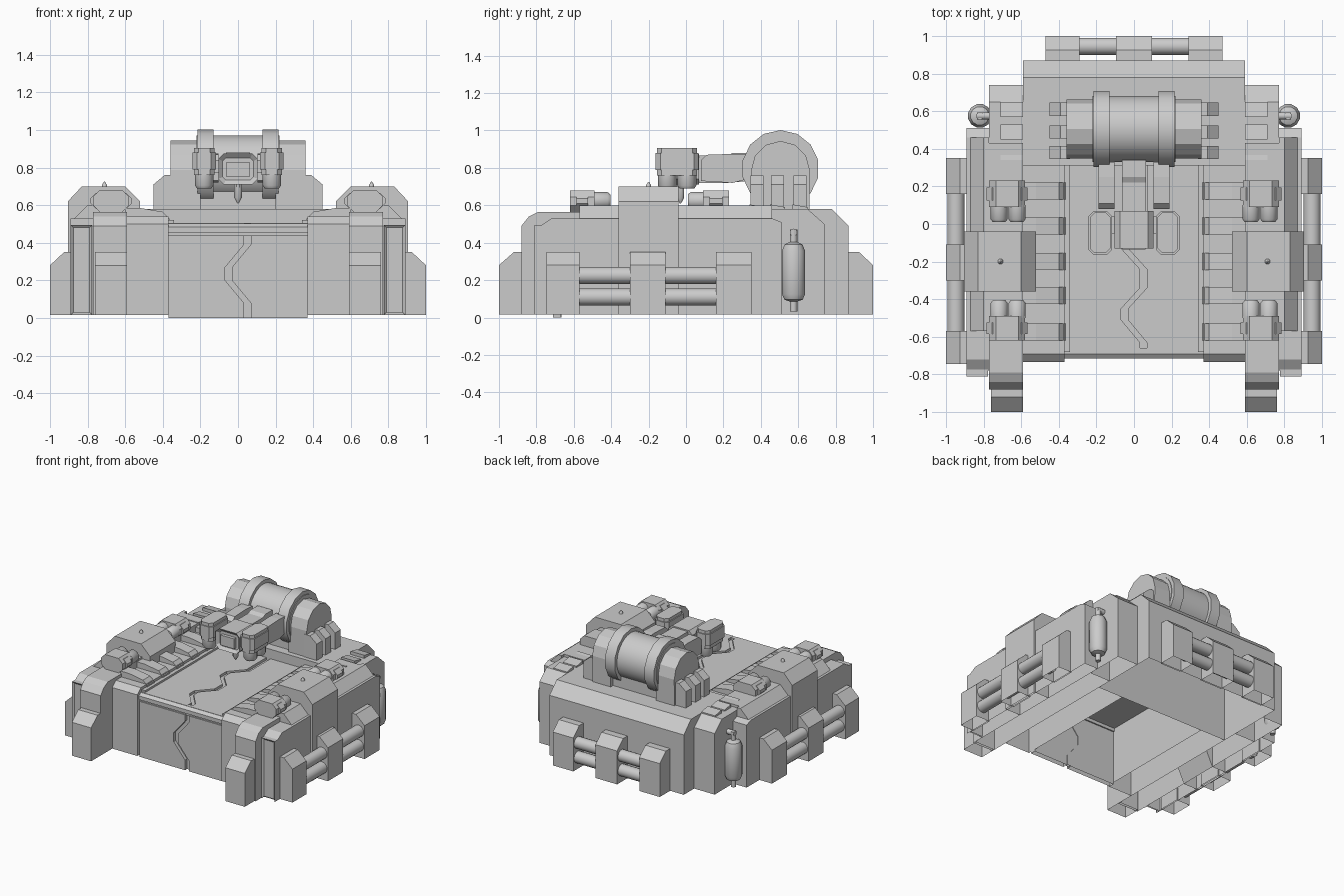
import bpy, bmesh, math
from mathutils import Vector

if "Cube" in bpy.data.objects:
    bpy.data.objects.remove(bpy.data.objects["Cube"])

Z0 = 0.015  # bottom of the open-bottomed hull parts


def finish(name, bm, mirror=False, smooth=False):
    bmesh.ops.recalc_face_normals(bm, faces=bm.faces)
    # hull parts are hollow and open underneath
    low = [f for f in bm.faces if all(v.co.z < 0.03 for v in f.verts)]
    bmesh.ops.delete(bm, geom=low, context='FACES')
    me = bpy.data.meshes.new(name)
    bm.to_mesh(me)
    bm.free()
    ob = bpy.data.objects.new(name, me)
    bpy.context.collection.objects.link(ob)
    if mirror:
        ob.modifiers.new("mirror", 'MIRROR')
    if smooth:
        bpy.context.view_layer.objects.active = ob
        ob.select_set(True)
        bpy.ops.object.shade_smooth_by_angle(angle=math.radians(40))
        ob.select_set(False)
    return ob


def prism(name, axis, prof, a, b, mirror=False, inset=None):
    """Extrude a profile along an axis: x -> (y,z), y -> (x,z), z -> (x,y)."""
    def place(p, t):
        return {'x': (t, p[0], p[1]), 'y': (p[0], t, p[1]), 'z': (p[0], p[1], t)}[axis]
    bm = bmesh.new()
    va = [bm.verts.new(place(p, a)) for p in prof]
    vb = [bm.verts.new(place(p, b)) for p in prof]
    bm.faces.new(va)
    bm.faces.new(vb[::-1])
    n = len(prof)
    for i in range(n):
        j = (i + 1) % n
        bm.faces.new((va[i], vb[i], vb[j], va[j]))
    bmesh.ops.recalc_face_normals(bm, faces=bm.faces)
    if inset:
        d, th, dep = inset
        bm.normal_update()
        f = max(bm.faces, key=lambda f: (f.normal.dot(Vector(d)) > 0.99) * f.calc_area())
        bmesh.ops.inset_region(bm, faces=[f], thickness=th)
        bmesh.ops.translate(bm, verts=f.verts[:], vec=Vector(d) * dep)
    return finish(name, bm, mirror)


def box(name, x, y, z, mirror=False, inset=None):
    return prism(name, 'x', [(y[0], z[0]), (y[1], z[0]), (y[1], z[1]), (y[0], z[1])],
                 x[0], x[1], mirror, inset)


def octa(u, v, c):
    return [(u[0] + c, v[0]), (u[1] - c, v[0]), (u[1], v[0] + c), (u[1], v[1] - c),
            (u[1] - c, v[1]), (u[0] + c, v[1]), (u[0], v[1] - c), (u[0], v[0] + c)]


def lathe(name, origin, axis, prof, seg=16, mirror=False, smooth=True):
    """Stack of rings (radius, distance) along an axis."""
    bm = bmesh.new()
    rings = []
    for r, t in prof:
        ring = []
        for i in range(seg):
            w = 2 * math.pi * (i + 0.5) / seg
            c, s = r * math.cos(w), r * math.sin(w)
            off = {'x': (t, c, s), 'y': (c, t, s), 'z': (c, s, t)}[axis]
            ring.append(bm.verts.new(Vector(origin) + Vector(off)))
        rings.append(ring)
    for p, q in zip(rings, rings[1:]):
        for i in range(seg):
            j = (i + 1) % seg
            bm.faces.new((p[i], p[j], q[j], q[i]))
    bm.faces.new(rings[0])
    bm.faces.new(rings[-1])
    return finish(name, bm, mirror, smooth)


def rod(name, origin, axis, r, a, b, seg=16, mirror=False):
    return lathe(name, origin, axis, [(r, a), (r, b)], seg, mirror)


# Main hull: rear block, rear corners, front pillars, door jambs, side walls
prism("rear_hull", 'x', [(0.31, Z0), (0.87, Z0), (0.87, 0.49), (0.78, 0.58), (0.31, 0.58)], -0.59, 0.59)
prism("rear_corner", 'x', [(0.43, Z0), (0.74, Z0), (0.74, 0.50), (0.65, 0.58), (0.43, 0.58)],
      0.59, 0.77, True)
prism("front_pillar", 'x', [(-0.88, Z0), (0.43, Z0), (0.43, 0.6), (-0.57, 0.6), (-0.57, 0.565),
                            (-0.79, 0.565), (-0.84, 0.54), (-0.88, 0.49)], 0.59, 0.77, True)
prism("door_jamb", 'x', [(-0.735, Z0), (0.31, Z0), (0.31, 0.54), (-0.69, 0.54), (-0.735, 0.50)],
      0.37, 0.59, True)
prism("side_wall", 'x', [(-0.78, Z0), (0.51, Z0), (0.51, 0.51), (0.46, 0.53), (-0.72, 0.53),
                         (-0.78, 0.49)], 0.77, 0.89, True)
prism("side_wall_ridge", 'y', [(0.77, 0.5), (0.88, 0.5), (0.87, 0.53), (0.80, 0.6), (0.77, 0.6)],
      -0.57, 0.46, True)
box("side_wall_front_panel", (0.775, 0.89), (-0.81, -0.77), (Z0, 0.495), True, ((0, -1, 0), 0.02, -0.012))

# Tall shoulder blocks with a small spike on top
prism("shoulder_block", 'y', [(0.52, 0.54), (0.77, Z0), (0.905, Z0), (0.905, 0.62), (0.83, 0.70),
                              (0.60, 0.70), (0.52, 0.62)], -0.36, -0.04, True)
lathe("shoulder_spike", (0.71, -0.2, 0.69), 'z', [(0.016, 0), (0.014, 0.018), (0.003, 0.035)], 8, True)

# Bumper blocks and rails on the sides, the rear and the front
for y0, y1 in ((-0.745, -0.57), (-0.30, -0.11), (0.16, 0.35)):
    prism("side_bumper", 'y', [(0.88, Z0), (1.0, Z0), (1.0, 0.28), (0.925, 0.35), (0.88, 0.35)],
          y0, y1, True)
for x0, x1 in ((-0.47, -0.29), (-0.095, 0.095), (0.29, 0.47)):
    prism("rear_bumper", 'x', [(0.86, Z0), (1.0, Z0), (1.0, 0.28), (0.925, 0.35), (0.86, 0.35)], x0, x1)
prism("front_foot", 'x', [(-0.86, Z0), (-1.0, Z0), (-1.0, 0.28), (-0.92, 0.35), (-0.86, 0.35)],
      0.59, 0.76, True)
for z in (0.11, 0.225):
    rod("side_rail", (0.947, 0, z), 'y', 0.046, -0.6, 0.2, 16, True)
    rod("rear_rail", (0, 0.945, z), 'x', 0.046, -0.32, 0.32)


# Sliding door and roof hatch, each split by a zigzag groove
def split_panel(name, axis, zig, a, b, back_a, back_b):
    w = 0.018
    prism(name + "_left", axis, [(-0.37, zig[0][1])] + [(x - w, t) for x, t in zig]
          + [(-0.37, zig[-1][1])], a, b)
    prism(name + "_right", axis, [(0.37, zig[0][1])] + [(x + w, t) for x, t in zig]
          + [(0.37, zig[-1][1])], a, b)
    prism(name + "_groove", axis, [(x - w, t) for x, t in zig] + [(x + w, t) for x, t in zig[::-1]],
          back_a, back_b)


split_panel("door", 'y', [(0.05, 0.0), (0.05, 0.08), (-0.05, 0.20), (-0.05, 0.27), (0.05, 0.39), (0.05, 0.44)],
            -0.71, -0.67, -0.685, -0.665)
split_panel("roof_hatch", 'z', [(0.05, -0.69), (0.05, -0.63), (-0.05, -0.51), (-0.05, -0.45), (0.05, -0.34),
                                (0.05, -0.24), (-0.05, -0.13), (-0.05, -0.05), (0.05, 0.06), (0.05, 0.31)],
            0.46, 0.505, 0.465, 0.485)
prism("door_lintel", 'x', [(-0.715, 0.455), (-0.66, 0.455), (-0.66, 0.503), (-0.69, 0.503),
                           (-0.715, 0.485)], -0.37, 0.37)
box("door_top_seal", (-0.37, 0.37), (-0.70, -0.66), (0.435, 0.46))
box("roof_edge_strip", (0.34, 0.37), (-0.68, 0.31), (0.50, 0.52), True)

# Roof ribs beside the hatch and louvres on the rear corners
for y in (0.175, -0.01, -0.20, -0.38, -0.575):
    prism("roof_rib", 'y', [(0.36, 0.50), (0.365, 0.53), (0.40, 0.565), (0.52, 0.585), (0.6, 0.585),
                            (0.6, 0.50)], y - 0.045, y + 0.045, True)
for y in (0.38, 0.49, 0.61):
    prism("rear_louvre", 'x', [(y - 0.04, 0.57), (y + 0.04, 0.57), (y + 0.04, 0.59), (y - 0.04, 0.605)],
          0.59, 0.71, True)
    prism("tank_fin", 'y', [(0.34, 0.575), (0.45, 0.575), (0.45, 0.71), (0.39, 0.76), (0.34, 0.76)],
          y - 0.035, y + 0.035, True)

# Small roof pods with twin canisters
for y0, y1, c0, c1 in ((0.09, 0.23, 0.01, 0.10), (-0.62, -0.49, -0.50, -0.405)):
    prism("roof_pod", 'y', octa((0.58, 0.77), (0.565, 0.68), 0.035), y0, y1, True)
    prism("roof_pod_cap", 'y', octa((0.565, 0.785), (0.58, 0.665), 0.03), y0 + 0.035, y1 - 0.035, True)
    for x in (0.622, 0.717):
        s = 0.015 * (1 if c0 > 0 else -1)
        prof = [(0.046, c0 + max(s, 0)), (0.046, c1 + min(s, 0))]
        prof = [(0.034, c0)] + prof if s > 0 else prof + [(0.034, c1)]
        lathe("roof_canister", (x, 0, 0.625), 'y', prof, 14, True)

# Big drum across the rear roof: barrel, straps, domed end housings, saddle
Y, Z = 0.505, 0.795
rod("drum_barrel", (0, Y, Z), 'x', 0.176, -0.22, 0.22, 32)
rod("drum_strap", (0, Y, Z), 'x', 0.207, 0.13, 0.215, 14, True)
dome = [(0.35, 0.575), (0.66, 0.575)] + [
    (Y + 0.157 * math.cos(math.pi * i / 6), Z - 0.008 + 0.157 * math.sin(math.pi * i / 6)) for i in range(7)]
prism("drum_end", 'x', dome, 0.2, 0.36, True)
box("drum_saddle", (-0.21, 0.21), (0.38, 0.63), (0.57, 0.70))

# Gas bottle with bent pipe at each rear corner
lathe("gas_bottle", (0.82, 0.575, 0), 'z', [(0.02, 0.085), (0.05, 0.095), (0.064, 0.125), (0.064, 0.355),
                                            (0.05, 0.39), (0.02, 0.405)], 12, True)
rod("bottle_pipe", (0.82, 0.575, 0), 'z', 0.02, 0.032, 0.47, 10, True)
rod("bottle_elbow", (0, 0.575, 0.455), 'x', 0.02, 0.75, 0.835, 10, True)

# Crane arm in front of the drum
prism("crane_neck", 'x', [(0.34, 0.73), (0.34, 0.88), (0.25, 0.88), (0.22, 0.865), (0.05, 0.865), (0.02, 0.84),
                          (0.02, 0.72), (0.22, 0.72)], -0.065, 0.065)
prism("crane_head", 'y', octa((-0.105, 0.105), (0.71, 0.875), 0.03), -0.13, 0.07,
      inset=((0, -1, 0), 0.025, -0.02))
box("crane_screen", (-0.06, 0.06), (-0.135, -0.1), (0.75, 0.83))
prism("crane_arm", 'x', [(0.08, 0.73), (0.25, 0.72), (0.33, 0.74), (0.33, 0.87), (0.25, 0.875), (0.11, 0.87),
                         (0.08, 0.84)], 0.105, 0.19, True)
box("crane_crossbar", (-0.16, 0.16), (-0.05, 0.04), (0.77, 0.84))
prism("grip_pod", 'z', octa((0.125, 0.235), (-0.155, 0.06), 0.025), 0.76, 0.905, True)
prism("grip_pod_band", 'z', octa((0.118, 0.242), (-0.162, 0.067), 0.025), 0.79, 0.88, True)
for y in (-0.10, 0.005):
    lathe("grip_canister", (0.18, y, 0), 'z', [(0.04, 0.69), (0.05, 0.705), (0.05, 0.77)], 14, True)
lathe("crane_tip", (0, -0.03, 0), 'z', [(0.004, 0.61), (0.022, 0.64), (0.022, 0.72)], 8)
